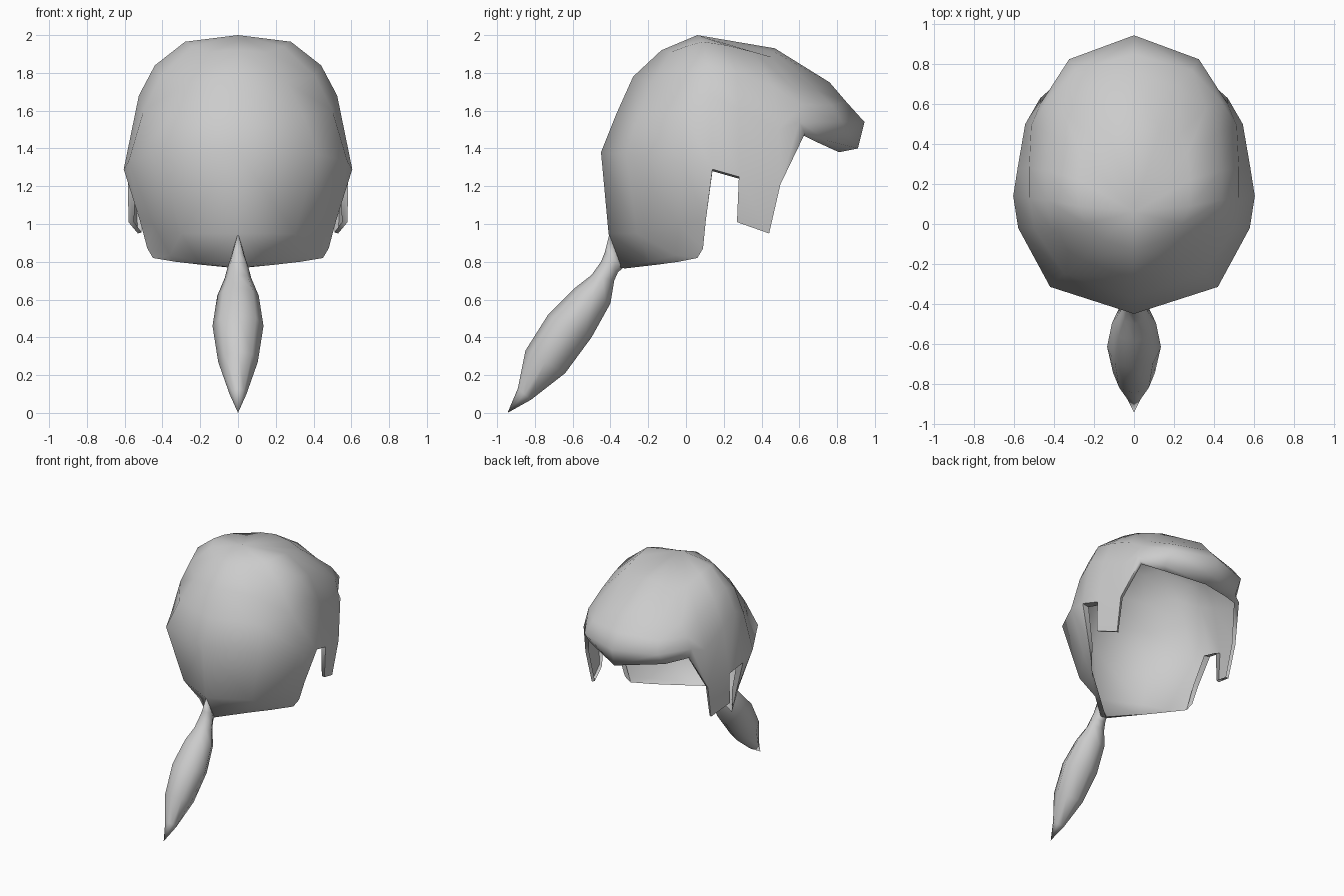
import bpy, bmesh, math

if "Cube" in bpy.data.objects:
    bpy.data.objects.remove(bpy.data.objects["Cube"])


def make_object(name, bm):
    bmesh.ops.recalc_face_normals(bm, faces=bm.faces[:])
    mesh = bpy.data.meshes.new(name)
    bm.to_mesh(mesh)
    bm.free()
    obj = bpy.data.objects.new(name, mesh)
    bpy.context.collection.objects.link(obj)
    return obj


def finish(obj, angle):
    bpy.ops.object.select_all(action='DESELECT')
    bpy.context.view_layer.objects.active = obj
    obj.select_set(True)
    for mod in list(obj.modifiers):
        bpy.ops.object.modifier_apply(modifier=mod.name)
    bpy.ops.object.shade_smooth_by_angle(angle=math.radians(angle))


# Hair cap: half shell, strands running from the crown to the hem,
# ordered from the middle of the back round to the middle of the fringe
strands = [
    [(0, -.13, 1.92), (0, -.28, 1.78), (0, -.45, 1.38), (0, -.41, .95), (0, -.37, .77)],
    [(.16, -.08, 1.91), (.26, -.18, 1.75), (.42, -.315, 1.37), (.30, -.26, .95), (.21, -.19, .80)],
    [(.24, .0, 1.94), (.41, -.03, 1.78), (.58, -.02, 1.33), (.45, -.035, 1.0), (.36, -.05, .835)],
    [(.28, .09, 1.965), (.44, .12, 1.84), (.605, .14, 1.29), (.52, .105, 1.02), (.48, .09, .87)],
    [(.28, .22, 1.945), (.44, .27, 1.80), (.583, .28, 1.25), (.58, .27, 1.01)],
    [(.27, .36, 1.91), (.43, .46, 1.73), (.545, .50, 1.21), (.53, .44, .95)],
    [(.23, .45, 1.885), (.36, .58, 1.71), (.47, .60, 1.54), (.47, .63, 1.48)],
    [(.13, .47, 1.91), (.22, .69, 1.71), (.325, .825, 1.54), (.335, .75, 1.44)],
    [(0, .47, 1.93), (0, .76, 1.75), (0, .945, 1.54), (0, .91, 1.40)],
]
# Ring that rounds the sides between the second and third rows
middle = [(0, -.37, 1.58), (.35, -.25, 1.57), (.50, -.02, 1.60), (.525, .13, 1.68), (.525, .28, 1.61),
          (.515, .49, 1.50), (.44, .61, 1.63), (.29, .77, 1.63), (0, .85, 1.645)]

bm = bmesh.new()
crown = bm.verts.new((0, .06, 2.0))
cols = [[bm.verts.new(p) for p in s[:2] + [m] + s[2:]] for s, m in zip(strands, middle)]
for i in range(len(cols) - 1):
    a, b = cols[i], cols[i + 1]
    bm.faces.new((crown, a[0], b[0]))
    for k in range(min(len(a), len(b)) - 1):
        if k >= 3 and i == 3:        # gap left for the ear
            continue
        if k == 3 and i == 5:        # sideburn rises into the fringe
            bm.faces.new((a[3], b[4], b[3]))
            continue
        bm.faces.new((a[k], a[k + 1], b[k + 1], b[k]))

# Turned-in rim: follows the nape, ear gap, sideburn and fringe edge
c = cols
edge = [c[0][5], c[1][5], c[2][5], c[3][5], c[3][4], c[3][3], c[4][3],
        c[4][4], c[5][4], c[5][3], c[6][4], c[7][4], c[8][4]]
inner = [(0, -.32, .765), (.20, -.15, .785), (.33, -.04, .80), (.45, .06, .82), (.48, .10, 1.02),
         (.55, .14, 1.28), (.545, .28, 1.24), (.55, .28, 1.01), (.51, .43, .955), (.52, .49, 1.21),
         (.44, .61, 1.475), (.29, .70, 1.43), (0, .81, 1.38)]
rim = [bm.verts.new(p) for p in inner]
for i in range(len(edge) - 1):
    bm.faces.new((edge[i], rim[i], rim[i + 1], edge[i + 1]))
cap = make_object("hair_cap", bm)
mirror = cap.modifiers.new("mirror", 'MIRROR')
mirror.merge_threshold = .002
finish(cap, 75)

# Ponytail: rings given by upper point, lower point (y, z) and half width
rings = [
    (-.43, .85, -.33, .77, .042),
    (-.45, .80, -.36, .745, .055),
    (-.50, .73, -.38, .70, .07),
    (-.59, .66, -.40, .58, .11),
    (-.73, .52, -.50, .40, .135),
    (-.85, .33, -.64, .21, .105),
    (-.89, .13, -.82, .07, .045),
]
SIDES = 8
bm = bmesh.new()
loops = []
for y1, z1, y2, z2, w in rings:
    loop = []
    for n in range(SIDES):
        t = 2 * math.pi * n / SIDES
        u, s = math.cos(t) / 2, math.sin(t)
        loop.append(bm.verts.new((w * s, (y1 + y2) / 2 + u * (y1 - y2), (z1 + z2) / 2 + u * (z1 - z2))))
    loops.append(loop)
root = bm.verts.new((0, -.405, .95))
tip = bm.verts.new((0, -.945, 0))
for n in range(SIDES):
    m = (n + 1) % SIDES
    bm.faces.new((root, loops[0][n], loops[0][m]))
    bm.faces.new((tip, loops[-1][m], loops[-1][n]))
    for a, b in zip(loops, loops[1:]):
        bm.faces.new((a[n], b[n], b[m], a[m]))
finish(make_object("ponytail", bm), 60)
